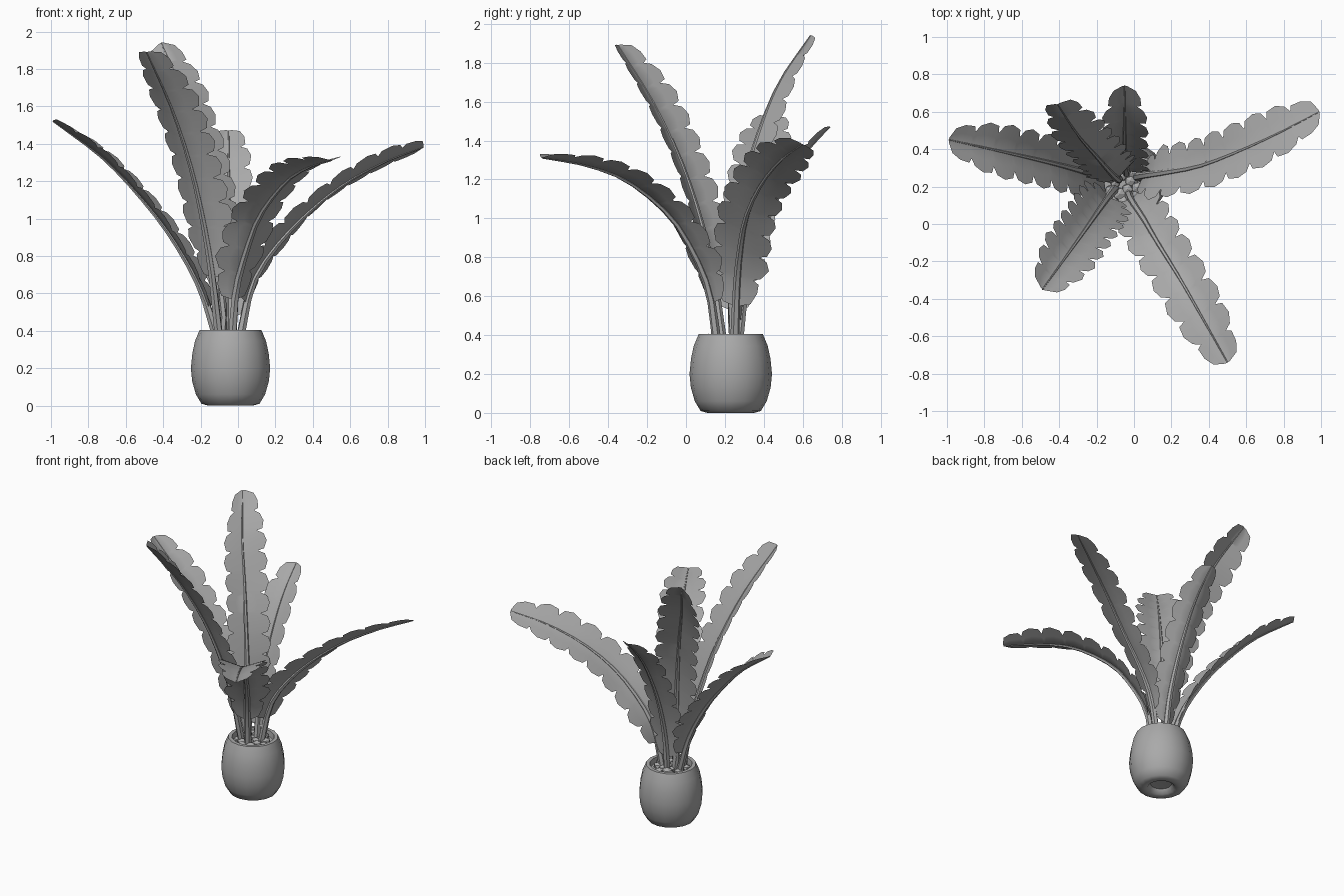
import bpy, bmesh, math, random
from mathutils import Vector

if "Cube" in bpy.data.objects:
    bpy.data.objects.remove(bpy.data.objects["Cube"])

random.seed(4)
CX, CY = -0.04, 0.23
grey = bpy.data.materials.new("mid_grey")
grey.diffuse_color = (.4, .4, .4, 1)
grey.use_nodes = True
grey.node_tree.nodes["Principled BSDF"].inputs["Base Color"].default_value = grey.diffuse_color


def finish(name, bm, angle=None):
    bmesh.ops.recalc_face_normals(bm, faces=bm.faces)
    me = bpy.data.meshes.new(name)
    bm.to_mesh(me)
    bm.free()
    me.materials.append(grey)
    ob = bpy.data.objects.new(name, me)
    bpy.context.collection.objects.link(ob)
    if angle:
        bpy.ops.object.select_all(action='DESELECT')
        bpy.context.view_layer.objects.active = ob
        ob.select_set(True)
        bpy.ops.object.shade_smooth_by_angle(angle=math.radians(angle))
    return ob


def lathe(name, profile, seg):
    bm = bmesh.new()
    vs = [bm.verts.new((CX + r, CY, z)) for r, z in profile]
    es = [bm.edges.new(p) for p in zip(vs, vs[1:])]
    bmesh.ops.spin(bm, geom=vs + es, cent=(CX, CY, 0), axis=(0, 0, 1),
                   angle=2 * math.pi, steps=seg, use_merge=True)
    bmesh.ops.remove_doubles(bm, verts=bm.verts, dist=1e-5)
    return finish(name, bm, 50)


# Pot with recessed foot and an open rim
lathe("pot", [(0, .04), (.07, .035), (.09, .005), (.12, 0), (.155, .01), (.185, .06),
              (.205, .13), (.212, .2), (.204, .28), (.19, .345), (.165, .405),
              (.14, .405), (.135, .35)], 16)
lathe("soil", [(0, .365), (.138, .365)], 16)

# Pebbles on the soil
bm = bmesh.new()
for i in range(16):
    a, r = i * 2.4, .115 * math.sqrt((i + .5) / 16)
    res = bmesh.ops.create_icosphere(bm, subdivisions=1, radius=random.uniform(.028, .04))
    for v in res['verts']:
        v.co = Vector((v.co.x, v.co.y, v.co.z * .7)) + Vector(
            (CX + r * math.cos(a), CY + r * math.sin(a), .38))
finish("pebbles", bm)


def sampler(pts, n=24):
    """Catmull-Rom path, returned as position by arc length 0..1."""
    p = [Vector(q) for q in pts]
    p = [2 * p[0] - p[1]] + p + [2 * p[-1] - p[-2]]
    out = []
    for i in range(1, len(p) - 2):
        a, b, c, d = p[i - 1:i + 3]
        for k in range(n):
            t = k / n
            out.append(.5 * (2 * b + (c - a) * t + (2 * a - 5 * b + 4 * c - d) * t * t
                             + (3 * b - a - 3 * c + d) * t ** 3))
    out.append(p[-2])
    ln = [0]
    for a, b in zip(out, out[1:]):
        ln.append(ln[-1] + (b - a).length)

    def pos(s):
        s = max(0, min(1, s)) * ln[-1]
        for i in range(1, len(out)):
            if ln[i] >= s:
                return out[i - 1].lerp(out[i], (s - ln[i - 1]) / (ln[i] - ln[i - 1]))
        return out[-1]
    return pos


def frame(pos, s):
    t = (pos(s + .03) - pos(s - .03)).normalized()
    side = t.cross(Vector((0, 0, 1))).normalized()
    return t, side, side.cross(t)


def leaf(name, pts, width, start, lobes=9, fold=18, roll=0):
    pos = sampler(pts)
    # Tapered rib running from the soil to the tip
    bm = bmesh.new()
    rings = []
    for i in range(15):
        s = i / 14
        t, x, n = frame(pos, s)
        r = .021 * (1 - s) + .003
        rings.append([bm.verts.new(pos(s) + r * (x * math.cos(a) + n * math.sin(a)))
                      for a in (k * math.pi / 3 for k in range(6))])
    for a, b in zip(rings, rings[1:]):
        for k in range(6):
            bm.faces.new((a[k], a[k - 1], b[k - 1], b[k]))
    bm.faces.new(rings[-1])
    finish(name + "_rib", bm, 50)
    # Scalloped blade: two halves folded along the rib, the whole rolled about it
    bm = bmesh.new()
    rows = []
    lobe = [(0, .68), (.1, .95), (.5, 1.08), (.85, .97)]
    for i in range(lobes * 4 + 1):
        u, f = lobe[i % 4]
        q = (i // 4 + u) / lobes
        env = min(1, .5 + 3 * q) * (1 if q < .75 else 1 - .55 * ((q - .75) / .25) ** 1.6)
        w = width * env * f
        if i in (0, lobes * 4):
            w = .015
        s = start + (1 - start) * q
        t, x, n = frame(pos, s)
        c = pos(s)
        row = []
        for k in (-1, -.5, 0, .5, 1):
            sg = 1 if k > 0 else -1
            a = math.radians(fold + sg * roll)
            row.append(bm.verts.new(c + w * abs(k) * (x * sg * math.cos(a) + n * math.sin(a))))
        rows.append(row)
    for a, b in zip(rows, rows[1:]):
        for k in range(4):
            bm.faces.new((a[k], a[k + 1], b[k + 1], b[k]))
    finish(name + "_blade", bm, 40)


leaf("left_leaf", [(-.11, .24, .35), (-.2, .26, .63), (-.34, .3, .88), (-.5, .34, 1.09),
                   (-.72, .39, 1.32), (-.99, .45, 1.52)], .145, .12, fold=18, roll=-6)
leaf("right_leaf", [(.01, .25, .35), (.07, .26, .63), (.17, .275, .81), (.35, .31, 1.01),
                    (.56, .39, 1.18), (.78, .49, 1.3), (.99, .6, 1.38)],
     .15, .13, fold=8, roll=28)
leaf("front_leaf", [(-.03, .16, .35), (-.01, .12, .62), (.05, .03, .84), (.12, -.09, 1.02),
                    (.25, -.3, 1.19), (.37, -.51, 1.27), (.5, -.74, 1.31)], .15, .14)
leaf("front_left_leaf", [(-.1, .19, .35), (-.14, .14, .7), (-.19, .07, 1.0), (-.26, -.03, 1.3),
                         (-.36, -.17, 1.6), (-.49, -.35, 1.89)], .16, .2, 10, fold=20)
leaf("back_left_leaf", [(-.08, .24, .35), (-.09, .24, .75), (-.13, .28, 1.1), (-.2, .36, 1.4),
                        (-.3, .475, 1.69), (-.41, .64, 1.94)],
     .15, .2, 10, fold=-20, roll=25)
leaf("back_leaf", [(-.04, .27, .35), (-.045, .31, .65), (-.05, .39, .92), (-.05, .5, 1.16),
                   (-.05, .61, 1.33), (-.05, .74, 1.47)], .125, .1, 8)
